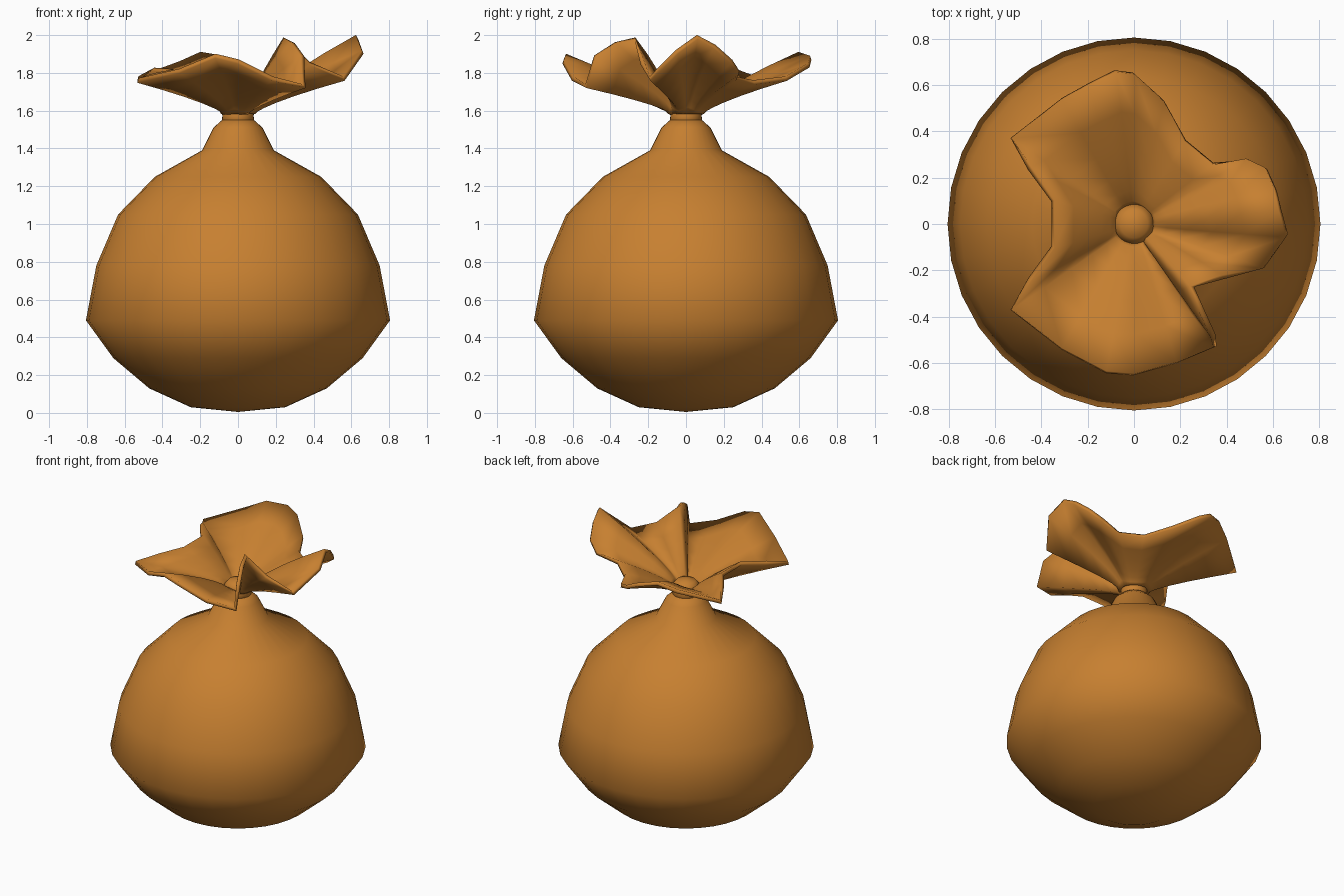
import bpy
import bmesh
import math
from mathutils import Vector

default_cube = bpy.data.objects.get("Cube")
if default_cube:
    bpy.data.objects.remove(default_cube, do_unlink=True)


def make_material(name, colour):
    material = bpy.data.materials.new(name)
    material.use_nodes = True
    material.diffuse_color = colour
    material.node_tree.nodes["Principled BSDF"].inputs["Base Color"].default_value = colour
    return material


cloth = make_material("ochre cloth", (0.57, 0.215, 0.03, 1))


def loft(name, rings, bottom=None, top=None):
    """Skin closed rings of points, with optional pole points at the ends."""
    mesh_builder = bmesh.new()
    loops = [[mesh_builder.verts.new(point) for point in ring] for ring in rings]
    count = len(loops[0])
    for lower, upper in zip(loops, loops[1:]):
        for i in range(count):
            j = (i + 1) % count
            mesh_builder.faces.new((lower[i], lower[j], upper[j], upper[i]))
    for pole, loop in ((bottom, loops[0]), (top, loops[-1])):
        if pole is not None:
            tip = mesh_builder.verts.new((0, 0, pole))
            for i in range(count):
                mesh_builder.faces.new((tip, loop[i], loop[(i + 1) % count]))
    bmesh.ops.recalc_face_normals(mesh_builder, faces=mesh_builder.faces)
    mesh = bpy.data.meshes.new(name)
    mesh_builder.to_mesh(mesh)
    mesh_builder.free()
    mesh.materials.append(cloth)
    mesh.shade_smooth()
    part = bpy.data.objects.new(name, mesh)
    bpy.context.collection.objects.link(part)
    return part


def circle(radius, height, sides=32):
    return [Vector((radius * math.cos(math.tau * i / sides),
                    radius * math.sin(math.tau * i / sides), height))
            for i in range(sides)]


# Round sack body, narrowing to shoulders under the tie
body_profile = [(0.25, 0.03), (0.47, 0.13), (0.66, 0.29), (0.805, 0.49),
                (0.75, 0.78), (0.635, 1.05), (0.44, 1.25), (0.19, 1.39),
                (0.13, 1.51), (0.085, 1.55)]
loft("sack_body", [circle(r, z) for r, z in body_profile], bottom=0.005, top=1.56)

# Tied neck with a domed plug
neck_profile = [(0.087, 1.52), (0.083, 1.57), (0.085, 1.61), (0.06, 1.64)]
loft("tied_neck", [circle(r, z) for r, z in neck_profile], bottom=1.52, top=1.655)

# Gathered cloth flaring from the neck to a wavy, folded rim
rim = [Vector(p) for p in (
    (0.66, -0.05, 1.91), (0.63, 0.06, 1.99), (0.61, 0.15, 1.94),
    (0.57, 0.24, 1.86), (0.49, 0.28, 1.8), (0.34, 0.26, 1.77),
    (0.22, 0.36, 1.75), (0.13, 0.53, 1.77), (0, 0.65, 1.84),
    (-0.08, 0.66, 1.88), (-0.2, 0.6, 1.9), (-0.31, 0.54, 1.85),
    (-0.53, 0.37, 1.77), (-0.45, 0.24, 1.82), (-0.35, 0.1, 1.81),
    (-0.35, -0.1, 1.81), (-0.45, -0.24, 1.79), (-0.53, -0.37, 1.76),
    (-0.31, -0.54, 1.81), (-0.12, -0.64, 1.89), (0, -0.65, 1.86),
    (0.18, -0.6, 1.77), (0.35, -0.53, 1.73), (0.34, -0.48, 1.89),
    (0.29, -0.37, 1.96), (0.25, -0.27, 1.98), (0.38, -0.23, 1.85),
    (0.56, -0.19, 1.77))]


def ruffle_ring(step):
    ring = []
    for point in rim:
        direction = Vector((point.x, point.y, 0)).normalized()
        inner = direction * 0.083
        spot = inner.lerp(Vector((point.x, point.y, 0)), step)
        spot.z = 1.59 + (point.z - 1.59) * step ** 0.75
        ring.append(spot)
    return ring


ruffle = loft("gathered_ruffle", [ruffle_ring(s) for s in (0, 0.04, 0.12, 0.25, 0.45, 0.7, 1)])
thickness = ruffle.modifiers.new("cloth thickness", "SOLIDIFY")
thickness.thickness = 0.025
thickness.offset = 0
